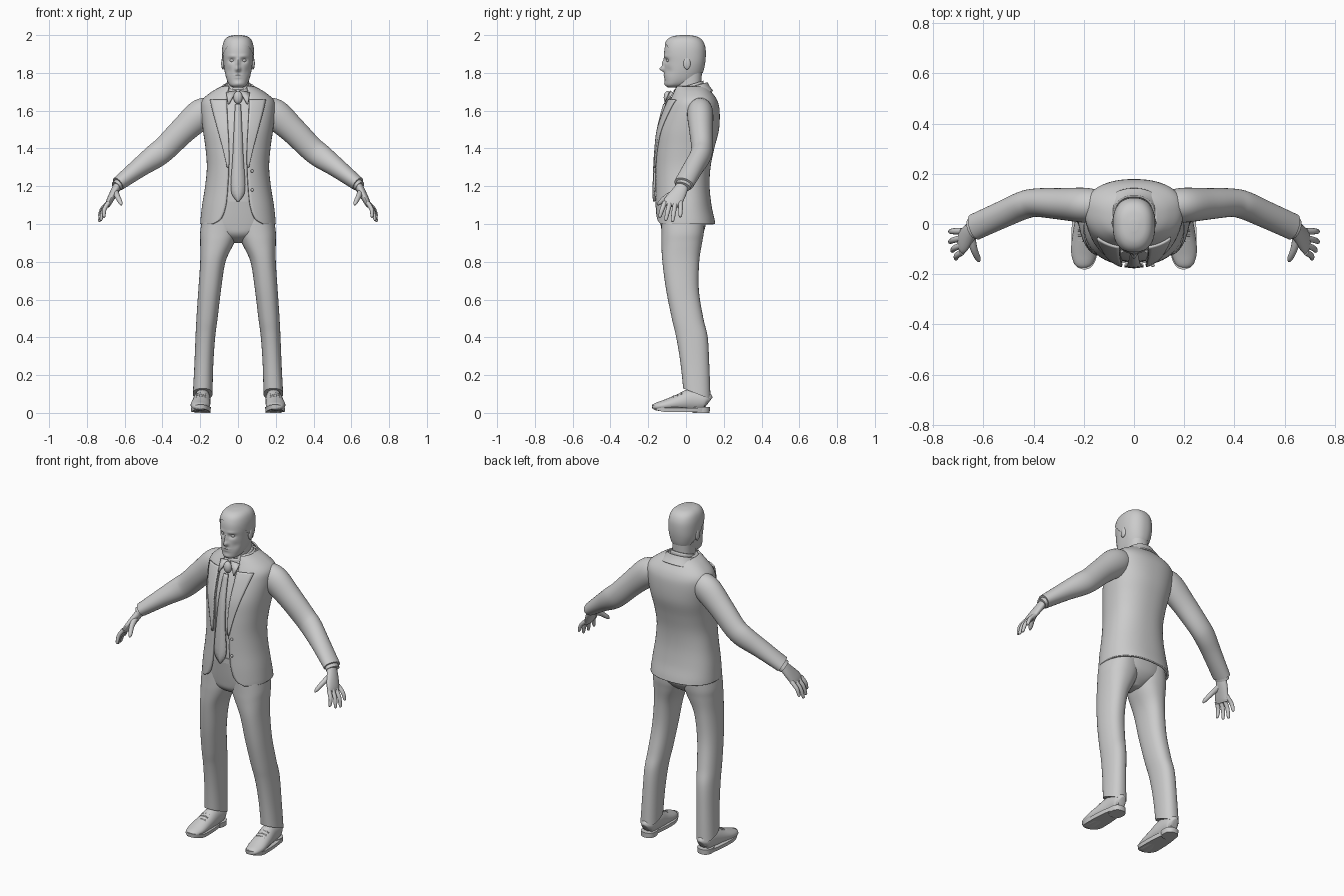
import bpy, bmesh, math
from mathutils import Vector

if "Cube" in bpy.data.objects:
    bpy.data.objects.remove(bpy.data.objects["Cube"])

clay = bpy.data.materials.new("plain grey")
clay.use_nodes = True
clay.diffuse_color = (.6, .6, .6, 1)
clay.node_tree.nodes["Principled BSDF"].inputs["Base Color"].default_value = clay.diffuse_color
POWER = 2.3


def finish(name, bm, mirror=False, thick=0, offset=-1):
    """Turn a bmesh into a smooth shaded object."""
    mesh = bpy.data.meshes.new(name)
    bm.to_mesh(mesh)
    bm.free()
    mesh.materials.append(clay)
    obj = bpy.data.objects.new(name, mesh)
    bpy.context.collection.objects.link(obj)
    if thick:
        shell = obj.modifiers.new("thickness", 'SOLIDIFY')
        shell.thickness, shell.offset = thick, offset
    if mirror:
        obj.modifiers.new("mirror", 'MIRROR')
    bpy.ops.object.select_all(action='DESELECT')
    obj.select_set(True)
    bpy.context.view_layer.objects.active = obj
    bpy.ops.object.shade_smooth_by_angle(angle=math.radians(45))
    return obj


def refine(rows, count=5):
    """Smooth curve through rows of numbers."""
    out, last = [], len(rows) - 1
    for i in range(last):
        near = rows[max(i - 1, 0)], rows[i], rows[i + 1], rows[min(i + 2, last)]
        for step in range(count):
            t = step / count
            out.append([b + .5 * t * (c - a + t * (2*a - 5*b + 4*c - d + t * (3*(b - c) + d - a)))
                        for a, b, c, d in zip(*near)])
    return out + [list(rows[-1])]


def oval_point(row, t):
    """Point on a level oval: z, centre x, half width, front y, middle y, back y."""
    z, cx, half, front, mid, back = row[:6]
    s, c = math.sin(t), math.cos(t)
    depth = mid - front if c > 0 else back - mid
    return Vector((cx + half * math.copysign(abs(s) ** (2 / POWER), s),
                   mid - depth * math.copysign(abs(c) ** (2 / POWER), c), z))


def edge_angle(row, x):
    return math.asin(min(1, x / row[2]) ** (POWER / 2))


def oval(row, gap=0, count=48):
    start = edge_angle(row, gap) if gap else 0
    span = 2 * math.pi - 2 * start
    return [oval_point(row, start + span * i / (count - bool(gap))) for i in range(count)]


def grow(row, d):
    z, cx, half, front, mid, back = row[:6]
    return [z, cx, half + d, front - d, mid, back + d]


def skin(name, rings, closed=True, bend=None, keep=None, **style):
    """Bridge a stack of rings; closed rings get end caps unless trimmed by a rule."""
    bm = bmesh.new()
    stack = [[bm.verts.new(p) for p in ring] for ring in rings]
    n = len(stack[0])
    for low, high in zip(stack, stack[1:]):
        for i in range(n if closed else n - 1):
            j = (i + 1) % n
            bm.faces.new((low[i], low[j], high[j], high[i]))
    if closed and not style.get("thick"):
        bm.faces.new(stack[0][::-1])
        bm.faces.new(stack[-1])
        bmesh.ops.recalc_face_normals(bm, faces=bm.faces)
    if keep:
        drop = [f for f in bm.faces if not keep(f.calc_center_median())]
        bmesh.ops.delete(bm, geom=drop, context='FACES')
    if bend:
        for v in bm.verts:
            bend(v.co)
    return finish(name, bm, **style)


def loft(name, rows, **style):
    return skin(name, [oval(r) for r in refine(rows)], **style)


def tube(name, rows, hint=(0, 1, 0), count=20):
    """Mirrored limb along a path: x, y, z, radius along hint, radius across it."""
    rows, rings = refine(rows), []
    spots = [Vector(r[:3]) for r in rows]
    for i, row in enumerate(rows):
        way = (spots[min(i + 1, len(spots) - 1)] - spots[max(i - 1, 0)]).normalized()
        side = (Vector(hint) - way * way.dot(Vector(hint))).normalized()
        over = way.cross(side)
        rings.append([spots[i] + side * row[3] * math.cos(a) + over * row[4] * math.sin(a)
                      for a in (2 * math.pi * k / count for k in range(count))])
    return skin(name, rings, mirror=True)


def ball(name, place, size, mirror=True):
    bm = bmesh.new()
    bmesh.ops.create_uvsphere(bm, u_segments=20, v_segments=12, radius=1)
    bmesh.ops.scale(bm, vec=size, verts=bm.verts)
    bmesh.ops.translate(bm, vec=place, verts=bm.verts)
    return finish(name, bm, mirror=mirror)


# Jacket: oval rows plus the half width of the front opening
jacket = refine([(1, 0, .2, -.165, 0, .155, .135), (1.03, 0, .198, -.166, 0, .15, .09),
                 (1.1, 0, .19, -.167, 0, .135, .065), (1.2, 0, .174, -.166, 0, .125, .055),
                 (1.3, 0, .165, -.165, 0, .13, .05), (1.4, 0, .172, -.16, .01, .15, .05),
                 (1.5, 0, .186, -.148, .03, .175, .055), (1.6, 0, .197, -.115, .055, .178, .06),
                 (1.655, 0, .19, -.09, .06, .165, .06), (1.7, 0, .14, -.07, .05, .135, .055),
                 (1.73, 0, .085, -.06, .03, .11, .05)])
skin("jacket", [oval(r, r[6], 72) for r in jacket], closed=False, thick=.012)
skin("shirt", [oval(grow(r, -.014)) for r in jacket if r[0] > 1.1])


def lean(co):
    co.z += .3 * (co.y - .03)


# Lapels and collars
def lapel_edge(row):
    width = .004 + .075 * (row[0] - 1.29) / .35
    angles = [edge_angle(row, row[6] - .004 + (width + .004) * i / 6) for i in range(7)]
    return [oval_point(grow(row, .002), t) for t in angles]


skin("lapel", [lapel_edge(r) for r in jacket if 1.29 < r[0] < 1.66],
     closed=False, thick=.009, offset=1, mirror=True)
collar = refine([(1.67, 0, .115, -.09, .03, .14), (1.7, 0, .093, -.078, .03, .122),
                 (1.725, 0, .08, -.07, .03, .11)])
skin("jacket_collar", [oval(r, .052) for r in collar], closed=False, bend=lean, thick=.008, offset=0)
loft("shirt_collar", [(1.67, 0, .075, -.075, .02, .098), (1.74, 0, .066, -.064, .02, .092)],
     bend=lean, thick=.008)
skin("collar_tip", [[Vector((.048, -.113, 1.635)), Vector((.052, -.113, 1.635))],
                    [Vector((.008, -.082, 1.705)), Vector((.062, -.07, 1.695))]],
     closed=False, thick=.008, offset=0, mirror=True)

# Necktie with knot
tie = refine([(1.635, -.116, .014), (1.5, -.15, .021), (1.35, -.166, .028),
              (1.18, -.172, .037), (1.12, -.17, .003)])
skin("necktie", [[Vector((w * s, y + .004 * abs(s), z)) for s in (1, 0, -1)] for z, y, w in tie],
     closed=False, thick=.01, offset=0)
ball("tie_knot", (0, -.098, 1.67), (.024, .02, .034), mirror=False)
for height in (1.18, 1.28):
    ball("jacket_button", (.075, -.165, height), (.008, .006, .008), mirror=False)


# Trousers
def hem(co):
    co.z -= .4 * (co.y - .06) * max(0, min(1, (.4 - co.z) / .28))


loft("trouser_leg", [(.1, .187, .052, -.015, .06, .13), (.25, .181, .05, -.03, .05, .124),
                     (.4, .173, .052, -.052, .035, .115), (.5, .164, .056, -.075, .01, .092),
                     (.65, .15, .06, -.105, -.02, .068), (.8, .133, .067, -.125, -.03, .07),
                     (.9, .11, .09, -.13, -.025, .085), (.96, .1, .1, -.13, -.02, .095),
                     (1.06, .095, .09, -.13, -.02, .1)], bend=hem, mirror=True)
loft("trouser_seat", [(.9, 0, .03, -.06, -.02, .03), (.94, 0, .12, -.118, -.02, .08),
                      (1, 0, .185, -.135, -.02, .105), (1.15, 0, .165, -.156, 0, .11)])
loft("belt", [(1.125, 0, .163, -.158, 0, .11), (1.15, 0, .162, -.159, 0, .11)])

# Shoes
tube("shoe", [(.187, .12, .055, .02, .03), (.187, .1, .065, .038, .05), (.189, .03, .068, .044, .06),
              (.195, -.04, .054, .049, .044), (.2, -.11, .04, .051, .03),
              (.202, -.16, .032, .036, .02), (.202, -.178, .028, .01, .006)], hint=(1, 0, 0))


def toe_spring(co):
    co.z += .8 * max(0, -.1 - co.y) ** 1.5


loft("shoe_sole", [(.004, .197, .05, -.178, -.08, .122), (.026, .197, .053, -.181, -.08, .125)],
     bend=toe_spring, mirror=True)
loft("shoe_heel", [(0, .188, .042, .035, .08, .125), (.03, .188, .044, .03, .08, .127)], mirror=True)
for i in range(3):
    y, z = -.025 - .02 * i, .106 - .009 * i
    tube("shoe_lace", [(.17, y, z - .006, .004, .004), (.195, y, z, .004, .004),
                       (.222, y, z - .008, .004, .004)])

# Sleeves, cuffs and hands
tube("sleeve", [(.12, .075, 1.61, .055, .055), (.19, .075, 1.585, .069, .08),
                (.29, .08, 1.497, .063, .071), (.385, .085, 1.402, .057, .066),
                (.44, .075, 1.358, .056, .064), (.52, .04, 1.3, .054, .052),
                (.635, -.012, 1.212, .053, .038)], count=36)
tube("shirt_cuff", [(.61, 0, 1.23, .043, .03), (.645, -.018, 1.198, .043, .03)])
tube("palm", [(.63, -.012, 1.215, .03, .022), (.655, -.035, 1.17, .04, .021),
              (.682, -.068, 1.118, .049, .017), (.692, -.075, 1.095, .044, .012)])
tips = [(.712, -.14, 1.035), (.728, -.108, 1.018), (.737, -.072, 1.012), (.737, -.03, 1.038)]
for i, tip in enumerate(tips):
    base, end = Vector((.685, -.112 + .028 * i, 1.115)), Vector(tip)
    middle = base.lerp(end, .5) + Vector((.008, 0, .004))
    tube("finger", [(*base, .013, .012), (*middle, .012, .011),
                    (*base.lerp(end, .92), .009, .008), (*end, .003, .003)], count=12)
tube("thumb", [(.65, -.05, 1.17, .017, .018), (.638, -.1, 1.145, .015, .014),
               (.622, -.138, 1.113, .011, .011), (.617, -.15, 1.1, .003, .003)], count=12)

# Head, shaped by soft dents and bumps: x, z, width, height, push in y
head = refine([(1.722, 0, .022, -.095, -.07, -.03), (1.735, 0, .044, -.108, -.06, .01),
               (1.76, 0, .058, -.112, -.04, .06), (1.8, 0, .069, -.114, -.02, .084),
               (1.85, 0, .077, -.114, 0, .096), (1.9, 0, .08, -.116, 0, .1),
               (1.94, 0, .077, -.111, 0, .096), (1.97, 0, .066, -.096, 0, .08),
               (1.987, 0, .045, -.068, 0, .052), (1.994, 0, .012, -.025, 0, .012)], 8)
bumps = [(0, 1.82, .013, .013, -.025), (0, 1.85, .01, .022, -.013), (.032, 1.866, .018, .012, .012),
         (.03, 1.888, .022, .008, -.004), (0, 1.787, .022, .005, -.006), (0, 1.776, .02, .004, -.005),
         (0, 1.781, .024, .003, .003), (0, 1.742, .022, .012, -.005), (.05, 1.81, .016, .02, .006)]


def sculpt(co):
    if co.y < -.03:
        co.y += sum(push * math.exp(-((abs(co.x) - x) / w) ** 2 - ((co.z - z) / h) ** 2)
                    for x, z, w, h, push in bumps)


skin("head", [oval(r, count=96) for r in head], bend=sculpt)
hair = [grow(r, .005) for r in head if r[0] > 1.79]
for row in hair:
    row[0] += .006 * max(0, (row[0] - 1.9) / .094)
skin("hair", [oval(r, count=96) for r in hair],
     keep=lambda c: c.z > 1.8 + .95 * max(0, .05 - c.y))
ball("eye", (.031, -.093, 1.866), (.013, .011, .009))
ball("ear", (.08, .005, 1.85), (.009, .019, .032))
loft("neck", [(1.65, 0, .066, -.066, .02, .095), (1.72, 0, .058, -.056, .02, .082),
              (1.8, 0, .058, -.05, .02, .084)])
